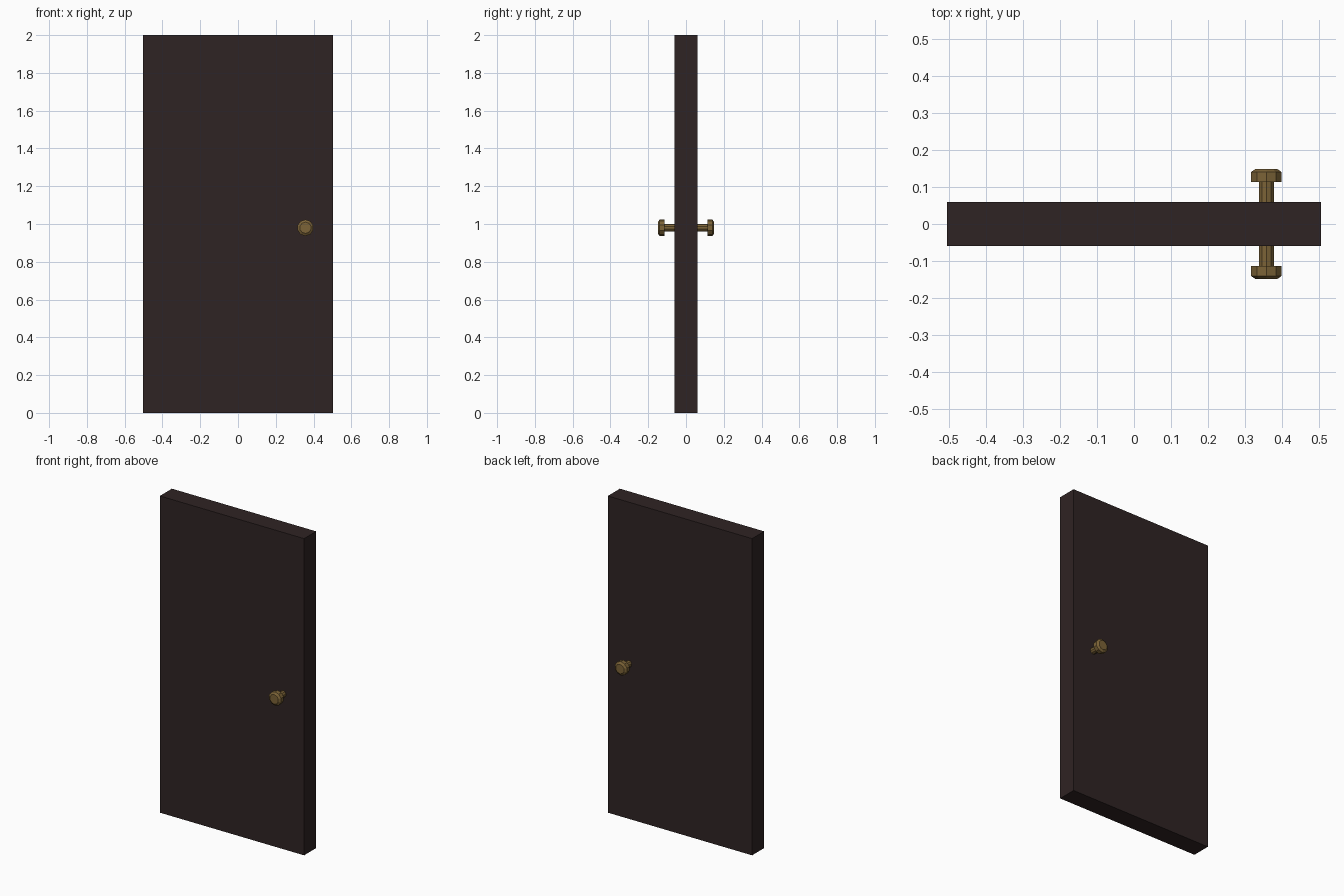
import bpy, bmesh, math
from mathutils import Matrix

if "Cube" in bpy.data.objects:
    bpy.data.objects.remove(bpy.data.objects["Cube"])


def material(name, rgb):
    m = bpy.data.materials.new(name)
    m.diffuse_color = (*rgb, 1)
    m.use_nodes = True
    m.node_tree.nodes["Principled BSDF"].inputs["Base Color"].default_value = m.diffuse_color
    return m


def finish(bm, name, mat):
    bmesh.ops.recalc_face_normals(bm, faces=bm.faces)
    me = bpy.data.meshes.new(name)
    bm.to_mesh(me)
    bm.free()
    me.materials.append(mat)
    ob = bpy.data.objects.new(name, me)
    bpy.context.collection.objects.link(ob)
    return ob


wood = material("dark_wood", (0.028, 0.017, 0.017))
brass = material("aged_brass", (0.2, 0.125, 0.038))

# door slab
bm = bmesh.new()
bmesh.ops.create_cube(bm, size=1, matrix=Matrix.Translation((0, 0, 1)) @ Matrix.Diagonal((1.008, 0.12, 2, 1)))
finish(bm, "door_slab", wood)

# knob profile: (radius, distance from door centre plane), revolved with flat sides
PROFILE = [(0.021, 0.055), (0.021, 0.113), (0.0435, 0.113), (0.0435, 0.14), (0.030, 0.149)]
SIDES = 10


def knob(name, side):
    bm = bmesh.new()
    rings = []
    for r, y in PROFILE:
        angles = [math.tau * i / SIDES for i in range(SIDES)]
        rings.append([bm.verts.new((0.357 + r * math.sin(a), side * y, 0.98 + r * math.cos(a)))
                      for a in angles])
    for a, b in zip(rings, rings[1:]):
        for i in range(SIDES):
            j = (i + 1) % SIDES
            bm.faces.new((a[i], a[j], b[j], b[i]))
    bm.faces.new(rings[0])
    bm.faces.new(rings[-1])
    finish(bm, name, brass)


knob("front_knob", -1)
knob("back_knob", 1)
